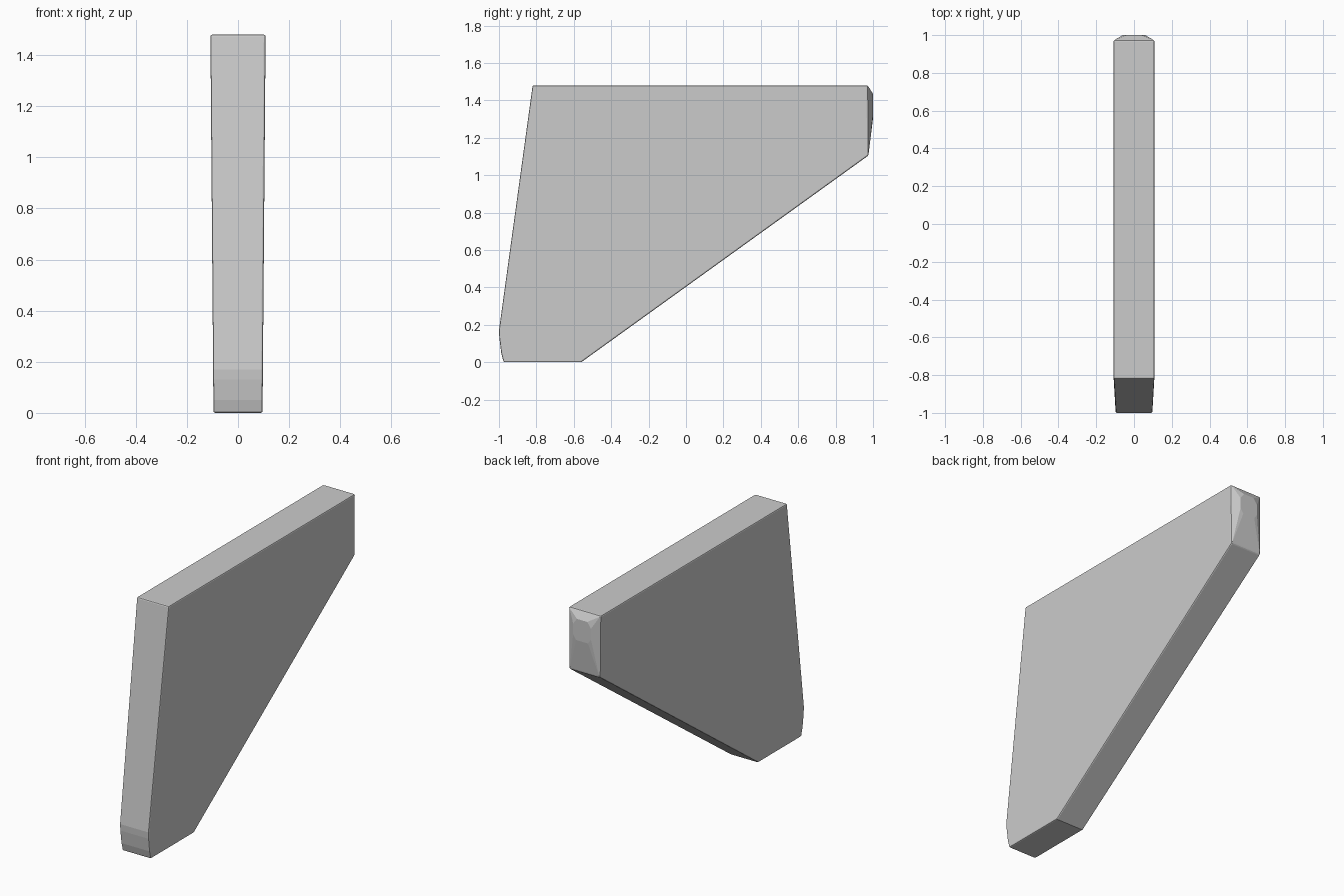
import bpy, bmesh

if "Cube" in bpy.data.objects:
    bpy.data.objects.remove(bpy.data.objects["Cube"])


def half_width(z):
    # plate is slightly thicker towards the top
    return 0.096 + 0.012 * z / 1.48


# side outline of the tapered plate (y, z)
outline = [(-0.82, 1.48), (0.972, 1.48), (0.975, 1.105), (-0.56, 0.0),
           (-0.975, 0.0), (-0.988, 0.05), (-0.998, 0.13), (-1.0, 0.17)]
# blunt faceted nose on the back end, half of an octagon (x, z)
nose = [(0.035, 1.435), (0.06, 1.40), (0.06, 1.335), (0.04, 1.305)]

bm = bmesh.new()
for side in (-1, 1):
    for y, z in outline:
        bm.verts.new((side * half_width(z), y, z))
    for x, z in nose:
        bm.verts.new((side * x, 1.0, z))

# the part is convex, so wrap it and merge coplanar triangles
bmesh.ops.convex_hull(bm, input=bm.verts[:])
bmesh.ops.dissolve_limit(bm, angle_limit=0.02, verts=bm.verts[:], edges=bm.edges[:])
bmesh.ops.recalc_face_normals(bm, faces=bm.faces[:])

mesh = bpy.data.meshes.new("tapered_plate")
bm.to_mesh(mesh)
bm.free()
plate = bpy.data.objects.new("tapered_plate", mesh)
bpy.context.collection.objects.link(plate)

# narrow softened edges
bevel = plate.modifiers.new("edge_bevel", 'BEVEL')
bevel.width = 0.007
bevel.segments = 2
bevel.limit_method = 'ANGLE'
bevel.angle_limit = 0.7
